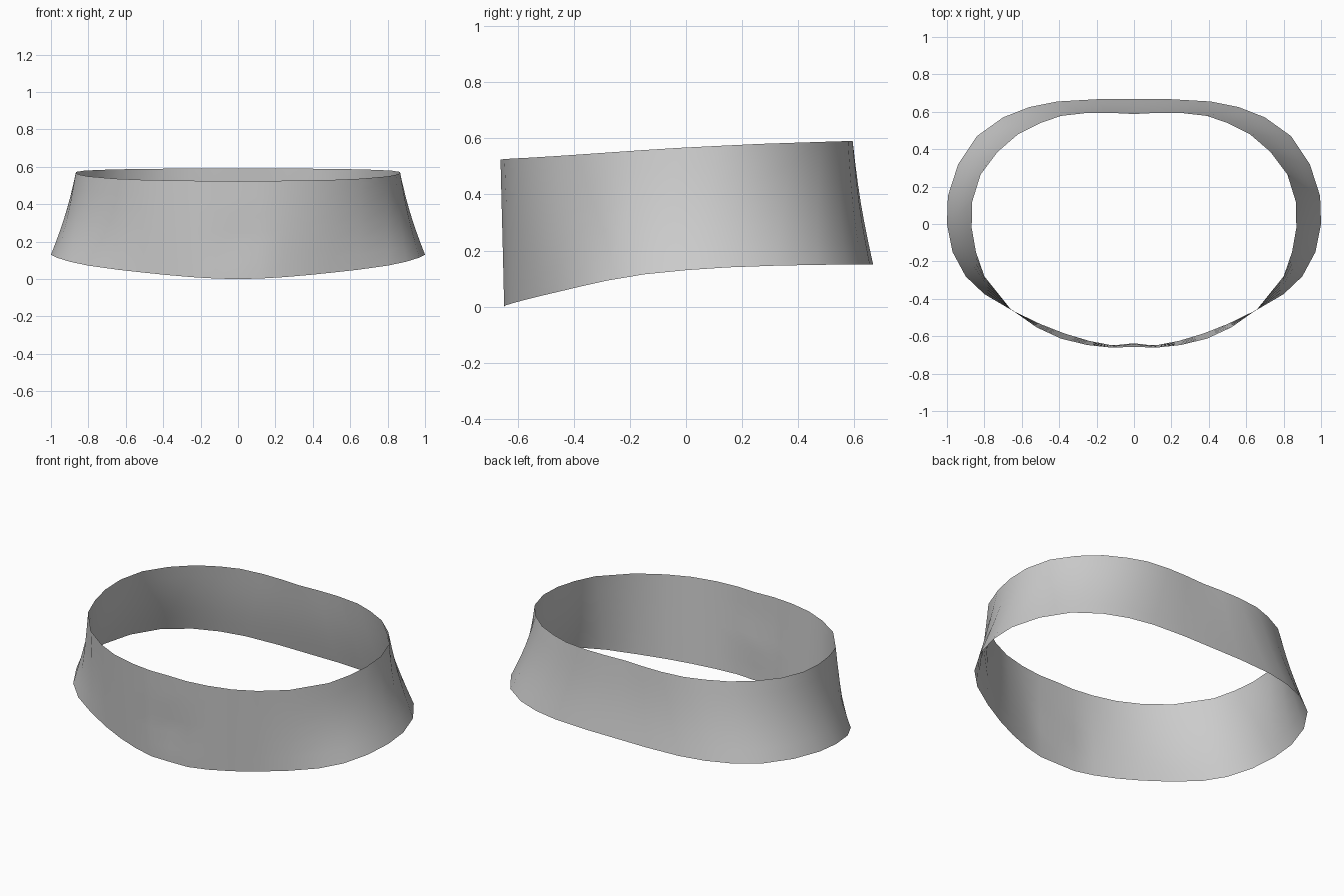
import bpy, bmesh, math

if "Cube" in bpy.data.objects:
    bpy.data.objects.remove(bpy.data.objects["Cube"])

# Right half of each rim, from back centre round to front centre: x, y, z
bottom = [(0, .667, .15), (.20, .667, .15), (.41, .655, .15), (.56, .625, .15),
          (.70, .57, .15), (.84, .47, .149), (.94, .32, .146), (.995, .15, .14),
          (1, 0, .13), (.97, -.15, .115), (.90, -.28, .093), (.80, -.375, .072),
          (.65, -.463, .051), (.50, -.535, .034), (.37, -.586, .021),
          (.24, -.625, .010), (.12, -.648, .003), (0, -.645, 0)]
top = [(0, .588, .59), (.12, .594, .59), (.25, .594, .59), (.39, .578, .59),
       (.50, .54, .589), (.62, .48, .587), (.73, .385, .584), (.82, .265, .58),
       (.865, .12, .573), (.868, -.02, .566), (.845, -.15, .558), (.80, -.28, .549),
       (.66, -.455, .537), (.52, -.553, .531), (.39, -.613, .528),
       (.25, -.647, .526), (.12, -.661, .524), (0, -.657, .523)]
ROWS = 6


def mirrored(half):
    """Close a half rim into a full loop across x = 0."""
    return half + [(-x, y, z) for x, y, z in half[-2:0:-1]]


# Waistband: open single-sheet band lofted between the two rims
bm = bmesh.new()
low, high = mirrored(bottom), mirrored(top)
rings = []
for r in range(ROWS + 1):
    t = r / ROWS
    ring = []
    for a, b in zip(low, high):
        x, y, z = (p + (q - p) * t for p, q in zip(a, b))
        # gentle concave flare at the sides and back
        s = 1 - .012 * math.sin(math.pi * t) * min(1, max(0, (y + .5) * 2))
        # small dimple at the front centre
        if y < -.5:
            y += .014 * math.exp(-(x / .06) ** 2 - ((z - .21) / .08) ** 2)
        ring.append(bm.verts.new((x * s, y * s, z)))
    rings.append(ring)
n = len(low)
for lo, hi in zip(rings, rings[1:]):
    for i in range(n):
        j = (i + 1) % n
        bm.faces.new((lo[j], lo[i], hi[i], hi[j])).smooth = True
bmesh.ops.recalc_face_normals(bm, faces=bm.faces)
# normals face away from the body
bm.faces.ensure_lookup_table()
f = bm.faces[0]
c = f.calc_center_median()
if f.normal.x * c.x + f.normal.y * c.y < 0:
    bmesh.ops.reverse_faces(bm, faces=bm.faces)

mesh = bpy.data.meshes.new("waistband")
bm.to_mesh(mesh)
bm.free()
band = bpy.data.objects.new("waistband", mesh)
bpy.context.collection.objects.link(band)
